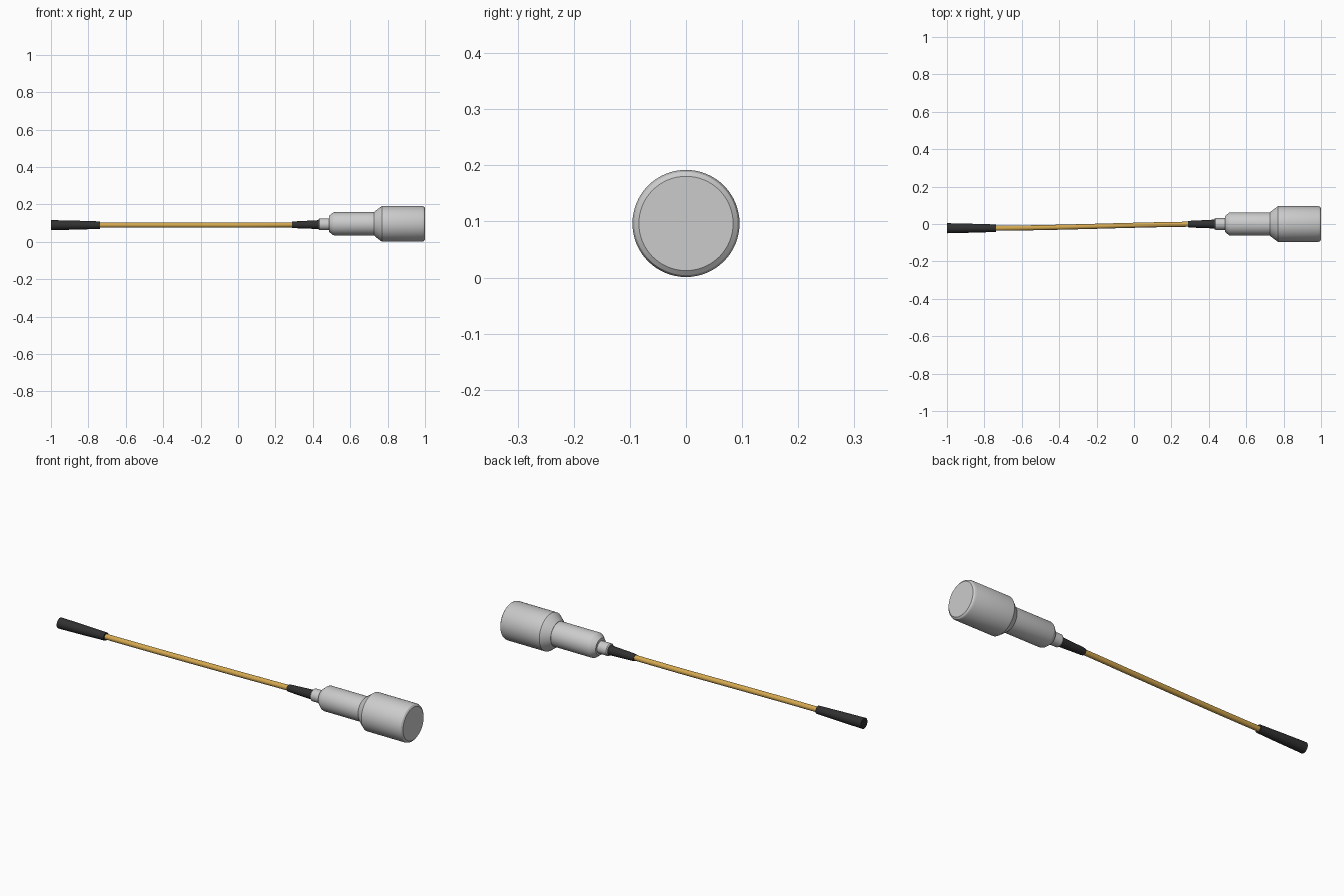
import bpy, bmesh, math
from mathutils import Vector

if "Cube" in bpy.data.objects:
    bpy.data.objects.remove(bpy.data.objects["Cube"])


def material(name, rgb):
    m = bpy.data.materials.new(name)
    m.diffuse_color = (*rgb, 1)
    m.use_nodes = True
    m.node_tree.nodes["Principled BSDF"].inputs["Base Color"].default_value = m.diffuse_color
    return m


gold = material("gold_jacket", (0.66, 0.39, 0.08))
black = material("black_rubber", (0.03, 0.03, 0.03))


def lathe(name, profile, path, mat=None, sides=48):
    """Closed turned part: profile gives (x, radius), path(x) gives (y, z) of the axis."""
    bm = bmesh.new()
    rings = []
    for x, r in profile:
        cy, cz = path(x)
        rings.append([bm.verts.new((x, cy + r * math.cos(a), cz + r * math.sin(a)))
                      for a in (2 * math.pi * i / sides for i in range(sides))])
    for a, b in zip(rings, rings[1:]):
        for i in range(sides):
            j = (i + 1) % sides
            bm.faces.new((a[i], a[j], b[j], b[i]))
    bm.faces.new(rings[0])
    bm.faces.new(rings[-1])
    bmesh.ops.recalc_face_normals(bm, faces=bm.faces)
    me = bpy.data.meshes.new(name)
    bm.to_mesh(me)
    bm.free()
    ob = bpy.data.objects.new(name, me)
    bpy.context.collection.objects.link(ob)
    if mat:
        me.materials.append(mat)
    bpy.ops.object.select_all(action='DESELECT')
    ob.select_set(True)
    bpy.context.view_layer.objects.active = ob
    bpy.ops.object.shade_smooth_by_angle(angle=math.radians(30))
    return ob


def head_axis(x):
    return 0.0, 0.0965


def cable_axis(x):
    # straightens into the connector, drifts sideways toward the free end
    t = min(1, max(0, (0.45 - x) / 1.25))
    return -0.0225 * t * t * (3 - 2 * t), 0.0925 - 0.003 * min(1, t * 3)


# Connector: neck, stepped body and large head
lathe("connector_neck", [(0.43, 0.027), (0.435, 0.031), (0.482, 0.031), (0.5, 0.031)],
      lambda x: (0, 0.094))
lathe("connector_body", [(0.486, 0.042), (0.508, 0.06), (0.515, 0.062), (0.74, 0.062)],
      head_axis, sides=64)
lathe("connector_head", [(0.728, 0.063), (0.733, 0.068), (0.765, 0.092), (0.77, 0.0955),
                         (0.985, 0.0955), (0.994, 0.092), (1.0, 0.084)], head_axis, sides=64)

# Strain relief boot
lathe("strain_relief", [(0.288, 0.016), (0.30, 0.018), (0.44, 0.024)], cable_axis, black, 32)

# Cable jacket following a gentle bend
lathe("cable", [(-0.76 + 1.07 * i / 24, 0.0135) for i in range(25)], cable_axis, gold, 24)

# Tapered sleeve on the free end
lathe("end_sleeve", [(-1.0, 0.027), (-0.85, 0.0235), (-0.737, 0.02)], cable_axis, black, 32)
